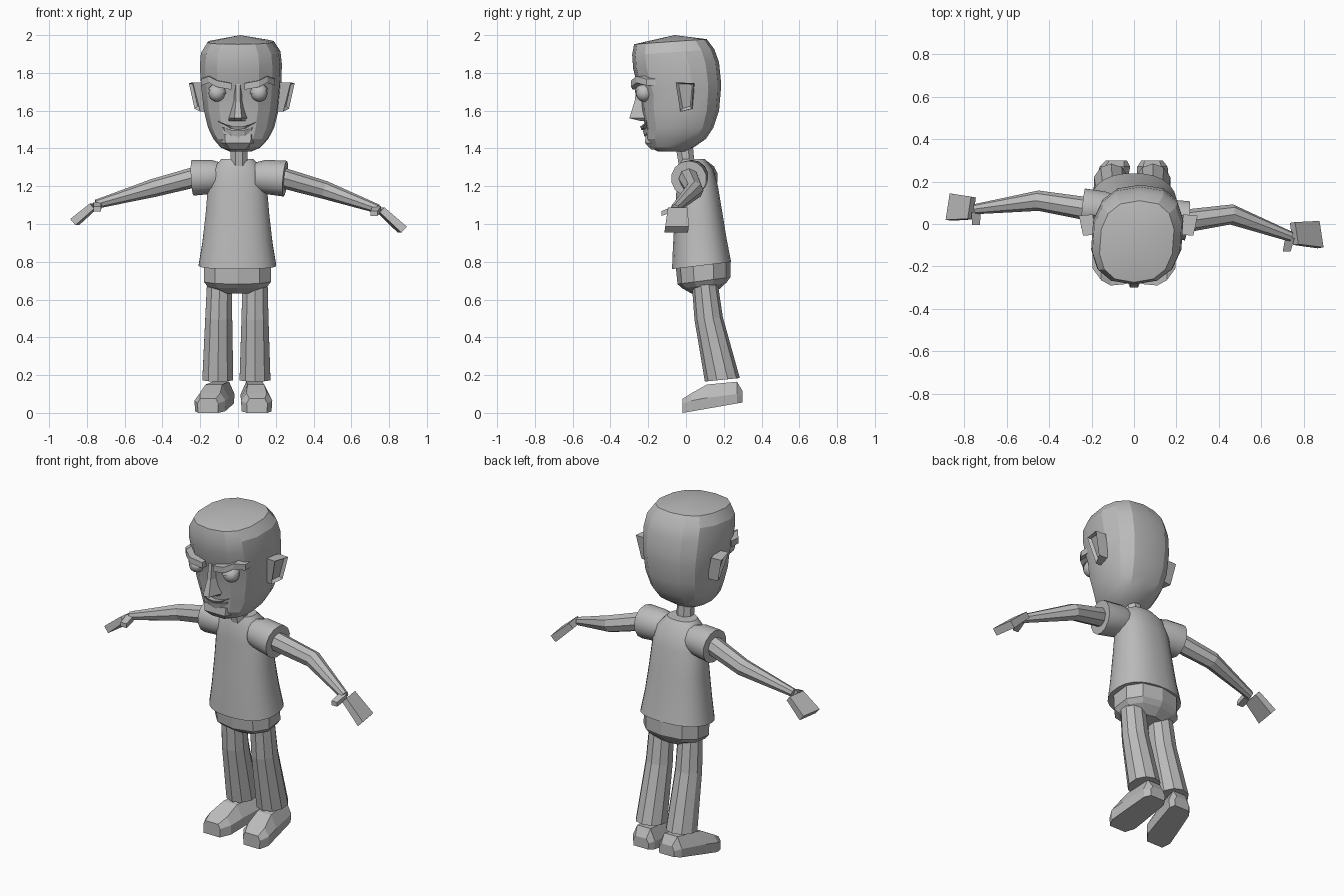
import bpy, bmesh, math
from mathutils import Vector as V

cube = bpy.data.objects.get("Cube")
if cube:
    bpy.data.objects.remove(cube)

clay = bpy.data.materials.new("plain_grey")
clay.use_nodes = True
clay.diffuse_color = (0.5, 0.5, 0.5, 1)
clay.node_tree.nodes["Principled BSDF"].inputs["Base Color"].default_value = (0.5, 0.5, 0.5, 1)


def finish(name, bm, smooth=0):
    bmesh.ops.recalc_face_normals(bm, faces=bm.faces)
    me = bpy.data.meshes.new(name)
    bm.to_mesh(me)
    bm.free()
    me.materials.append(clay)
    ob = bpy.data.objects.new(name, me)
    bpy.context.collection.objects.link(ob)
    if smooth:
        bpy.ops.object.select_all(action='DESELECT')
        ob.select_set(True)
        bpy.context.view_layer.objects.active = ob
        bpy.ops.object.shade_smooth_by_angle(angle=math.radians(smooth))
    return ob


def loft(name, rings, smooth=0, tip=None, inset=None):
    """Skin equal-length rings of points, cap both ends, optionally fan the last to a tip."""
    bm = bmesh.new()
    vs = [[bm.verts.new(p) for p in r] for r in rings]
    n = len(rings[0])
    for a, b in zip(vs, vs[1:]):
        for i in range(n):
            j = (i + 1) % n
            bm.faces.new((a[i], a[j], b[j], b[i]))
    bm.faces.new(vs[0][::-1])
    if tip:
        t = bm.verts.new(tip)
        for i in range(n):
            bm.faces.new((vs[-1][i], vs[-1][(i + 1) % n], t))
    else:
        end = bm.faces.new(vs[-1])
        if inset:
            bmesh.ops.recalc_face_normals(bm, faces=bm.faces)
            bmesh.ops.inset_region(bm, faces=[end], thickness=inset, depth=-inset)
    return finish(name, bm, smooth)


def oval(z, hw, yf, yb, n, cx=0.0, tilt=0.0, p=1.0):
    """Horizontal ring from its half width and front/back extents, leaning with tilt."""
    pts = []
    for i in range(n):
        a = 2 * math.pi * (i + 0.5) / n
        c, s = math.cos(a), math.sin(a)
        x = cx + hw * math.copysign(abs(c) ** p, c)
        y = (yf + yb) / 2 + (yb - yf) / 2 * math.copysign(abs(s) ** p, s)
        pts.append(V((x, y, z + tilt * (y - (yf + yb) / 2))))
    return pts


def tube(name, path, radii, n, smooth=0):
    """Round limb along a path."""
    pts = [V(p) for p in path]
    rings = []
    for k, p in enumerate(pts):
        d = (pts[min(k + 1, len(pts) - 1)] - pts[max(k - 1, 0)]).normalized()
        u = d.cross(V((0, 1, 0))).normalized()
        w = d.cross(u)
        rings.append([p + radii[k] * (u * math.cos(t) + w * math.sin(t))
                      for t in [2 * math.pi * i / n for i in range(n)]])
    return loft(name, rings, smooth)


def slab(name, a, b, wide, thick, grow=1.0, inset=None):
    """Tapered block from a to b with half-extent vectors wide and thick."""
    a, b, w, t = V(a), V(b), V(wide), V(thick)
    quad = [(1, 1), (-1, 1), (-1, -1), (1, -1)]
    return loft(name, [[a + w * i + t * j for i, j in quad],
                       [b + (w * i + t * j) * grow for i, j in quad]], inset=inset)


# Head: stacked ovals, sheared so the skull sits slightly to the left behind the face
def skew(p):
    return V((p.x + 0.07 * (p.y + 0.27), p.y, p.z))


skull = [(1.385, .06, -.15, 0.0), (1.405, .105, -.19, .04), (1.45, .145, -.215, .105),
         (1.51, .175, -.215, .145), (1.6, .197, -.235, .175), (1.7, .208, -.24, .185),
         (1.74, .212, -.255, .185), (1.84, .217, -.28, .175), (1.91, .21, -.285, .15),
         (1.965, .175, -.275, .11)]
head_rings = [[skew(p) for p in oval(z, w, f, b, 14, tilt=0.07 * (z > 1.6), p=0.8)]
              for z, w, f, b in skull]
loft("head", head_rings, smooth=22, tip=(.012, -.06, 2.0))
loft("neck", [oval(1.3, .05, -.04, .05, 8, .005), oval(1.42, .048, -.06, .04, 8, .005)])

# Nose: wedge widening to the tip
loft("nose", [[V((-w, back, z)), V((-w * .35, front, z)), V((w * .35, front, z)), V((w, back, z))]
              for z, w, back, front in [(1.545, .055, -.2, -.24), (1.56, .055, -.2, -.3),
                                        (1.65, .032, -.2, -.272), (1.74, .03, -.2, -.26)]])

# Smiling mouth: crescents for the upper and lower lip
def crescent(name, top, bottom, front):
    rings = []
    for i in range(7):
        s = i / 3 - 1
        zt, zb = top + .03 * s * s, bottom + .065 * s * s
        zb = min(zb, zt - .003)
        y = front + .04 * s * s
        rings.append([V((.105 * s, yy, z)) for yy, z in
                      [(-.17, zt), (y, zt), (y + .008, zb), (-.17, zb)]])
    loft(name, rings)


crescent("upper_lip", 1.515, 1.497, -.243)
crescent("lower_lip", 1.495, 1.462, -.228)
loft("chin", [[V((s * w, y, z)) for s, y in [(-1, -.16), (-.7, f), (.7, f), (1, -.16)]]
              for z, w, f in [(1.395, .06, -.185), (1.43, .095, -.218), (1.475, .1, -.212)]])

for side, s in [("left", 1), ("right", -1)]:
    # Eyes with heavy upper lids and frowning brows
    for part, r, cut in [("eye", .044, False), ("eyelid", .05, True)]:
        bm = bmesh.new()
        bmesh.ops.create_uvsphere(bm, u_segments=16, v_segments=10, radius=r)
        if cut:
            bmesh.ops.bisect_plane(bm, geom=bm.verts[:] + bm.edges[:] + bm.faces[:],
                                   plane_co=(0, 0, .008), plane_no=(-.25 * s, 0, 1),
                                   clear_inner=True)
        bmesh.ops.translate(bm, verts=bm.verts, vec=(s * .112, -.222, 1.692))
        finish(f"{side}_{part}", bm, 40)
    loft(f"{side}_brow", [[V((s * x, y, z + h)) for y, h in
                           [(f, -.017), (f, .017), (f + .07, .02), (f + .07, -.017)]]
                          for x, f, z in [(.035, -.283, 1.728), (.11, -.29, 1.742),
                                          (.155, -.265, 1.765), (.195, -.21, 1.75)]])
    # Ears: slabs leaning outwards, hollowed on the outer face
    cx = .02
    loft(f"{side}_ear", [[V((cx + s * (x + dx), y + dy, z)) for x, y, z in
                          [(.225, -.055, 1.75), (.245, .04, 1.745),
                           (.215, .03, 1.61), (.185, -.03, 1.595)]]
                         for dx, dy in [(-.03, .005), (.035, 0)]], inset=.016)

# Shirt body with a flared hem
shirt = [(.78, .207, -.075, .24), (.9, .187, -.07, .217), (1.05, .17, -.06, .195),
         (1.2, .157, -.05, .17), (1.29, .135, -.045, .145), (1.345, .085, -.025, .1)]
loft("shirt", [oval(z, w, f, b, 24, -.003, .12 if z < 1 else 0, .85)
               for z, w, f, b in shirt], smooth=40)

# Hips below the shirt
hips = [(.64, .09, .03, .17), (.675, .165, -.02, .215), (.7, .185, -.045, .235),
        (.8, .185, -.055, .235)]
loft("hips", [oval(z, w, f, b, 10, -.003, .13, .85) for z, w, f, b in hips])

# Sleeves, arms, hands: the two sides are posed slightly differently
arms = {"left": [(.14, .03, 1.25), (.25, .015, 1.24), (.46, .045, 1.18), (.74, -.06, 1.08)],
        "right": [(-.14, .065, 1.25), (-.24, .075, 1.245), (-.45, .11, 1.19), (-.75, .07, 1.105)]}
hands = {"left": ((.755, -.045, 1.075), (.87, -.05, .97), (.72, -.13, 1.055)),
         "right": ((-.765, .075, 1.095), (-.865, .08, 1.01), (-.745, -.005, 1.08))}
for side, s in [("left", 1), ("right", -1)]:
    sh, cuff, elbow, wrist = [V(p) for p in arms[side]]
    tube(f"{side}_sleeve", [sh - V((s * .05, 0, 0)), sh, cuff], [.075, .09, .095], 14, 40)
    tube(f"{side}_arm", [sh, cuff, elbow, wrist], [.055, .054, .048, .024], 8)
    palm, end, thumb = [V(p) for p in hands[side]]
    across = V((s * .008, -.052, 0))
    thick = (end - palm).cross(across).normalized() * .018
    slab(f"{side}_hand", palm, end, across, thick, 1.2)
    slab(f"{side}_thumb", palm + V((-s * .02, -.02, .005)), thumb,
         V((s * .022, 0, 0)), V((0, 0, .015)), .85)

# Trouser legs and shoes
for side, s, top, foot, toe in [("left", 1, .09, .09, .1), ("right", -1, -.097, -.107, -.155)]:
    legs = [(.7, .07, .03, .165, top), (.5, .075, .045, .195, (top + foot) / 2),
            (.175, .086, .1, .285, foot)]
    loft(f"{side}_leg", [oval(z, w, f, b, 10, cx, .1) for z, w, f, b, cx in legs])
    # Shoe: (forward position, half width, sole height, top height) sections from heel to toe
    rings = []
    for y, w, low, mid, high, crown in [(.3, .05, .055, .09, .115, .7), (.27, .072, .05, .1, .165, .6),
                                        (.11, .08, .022, .08, .15, .55), (.03, .083, .008, .065, .105, .65),
                                        (-.018, .055, 0, .05, .075, .75)]:
        c = foot + (toe - foot) * (.2 - y) / .2
        rings.append([V((c + w * k, y, z)) for k, z in
                      [(-.95, low), (-1, mid), (-crown, high), (crown, high), (1, mid), (.95, low)]])
    loft(f"{side}_shoe", rings)
